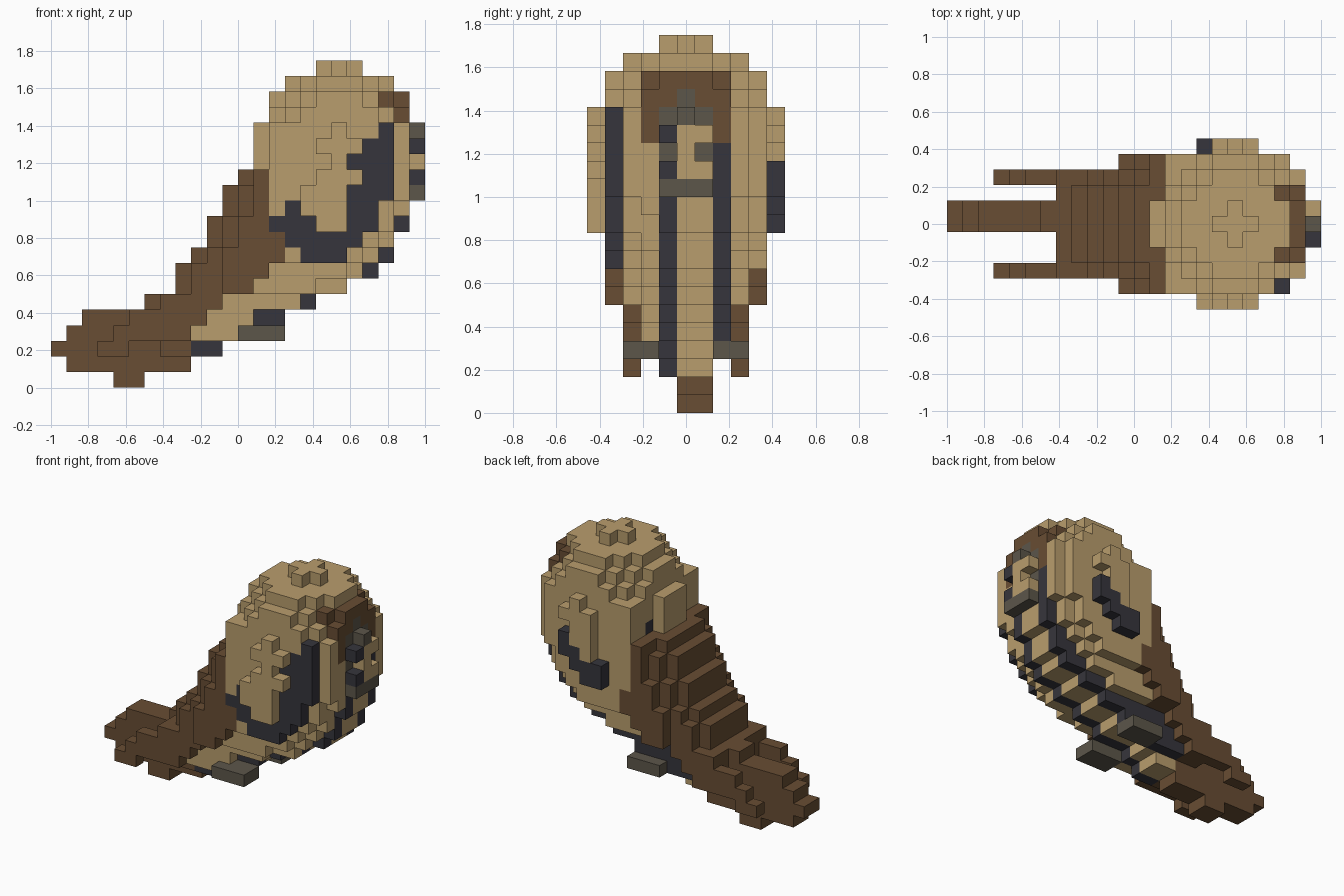
import bpy
import bmesh
from mathutils import Vector

cube = bpy.data.objects.get("Cube")
if cube:
    bpy.data.objects.remove(cube, do_unlink=True)

UNIT = 1 / 12          # edge length of one block
MID = 5                # middle row across the body


def material(name, rgb):
    lin = [((c / 255 + 0.055) / 1.055) ** 2.4 for c in rgb] + [1.0]
    mat = bpy.data.materials.new(name)
    mat.use_nodes = True
    mat.diffuse_color = lin
    node = next(n for n in mat.node_tree.nodes if n.type == 'BSDF_PRINCIPLED')
    node.inputs["Base Color"].default_value = lin
    return mat


MATS = {
    "tan": material("tan", (185, 157, 109)),
    "brown": material("brown", (104, 77, 51)),
    "dark": material("charcoal", (54, 53, 60)),
    "grey": material("olive grey", (92, 86, 74)),
}

blocks = {}            # (i, j, k) -> (part name, colour)


def fill(part, colour, first, last, rows, k):
    for i in range(first, last + 1):
        for j in rows:
            blocks[i, j, k] = (part, colour)


# Side profile: first and last block along x in each layer, last brown block
BACK = [4, 1, 0, 1, 2, 6, 8, 8, 9, 10, 10, 11, 11, 12, 13, 13, 13]
FRONT = [5, 8, 10, 11, 14, 16, 18, 20, 21, 21] + [22] * 7
BROWN = [8, 8, 8, 8, 9, 10, 12, 13, 14, 14, 13, 13, 13, 13]
# First dark block of the wing patch, from layer 8 up
PATCH = [16, 15, 14, 15, 19, 20, 19, 20, 21]


def start(j, k):
    """First block of a row, stepping in to round the back."""
    d, s = abs(j - MID), BACK[k]
    if j in (5, 6):
        return s
    if d == 3:
        return s + (3 if k < 5 else 1)
    if d == 4:
        return max(11, s + (2 if k < 13 else 1))
    return max(7, s) + (d == 2 and k > 13)


def end(j, k):
    """Last block of a row, stepping in to round the belly."""
    d, e = abs(j - MID), FRONT[k]
    if d < 2 or (j == 7 and k < 11):         # the stripes stand proud
        return e
    if d == 2:
        return e - (2 if k == 4 else k in (5, 7, 8, 10))
    if d == 3:
        if k < 6:
            return 4 if k == 2 else BROWN[k]
        return e - (2 if k < 9 else k < 12)
    if k < 8:
        return BROWN[k]
    return e - (3 if k == 8 else 2 if k < 12 else 1)


def lowest(j):
    """Lowest layer of a row."""
    return 0 if j in (5, 6) else {1: 2, 2: 3, 3: 2, 4: 6}[abs(j - MID)]


def classify(i, j, k):
    """Part and colour of a body block."""
    if k < len(BROWN) and i <= BROWN[k]:
        if abs(j - MID) >= 3:
            return "folded_wings", "brown"
        return ("tail", "brown") if i < 7 else ("back", "brown")
    if j == 1 and 8 <= k <= 16 and PATCH[k - 8] <= i <= k + 10:
        return "wing_patch", "dark"
    if (j == 4 and k <= 13) or (j == 7 and k <= 14):
        return "belly_stripes", "dark"
    if 15 <= k <= 18 and 3 <= j <= 7 and i >= (21 if j in (3, 7) else 22):
        return "face_mask", "brown"
    return "body", "tan"


# Body, back, wings and tail
for j in range(1, 10):
    for k in range(lowest(j), len(BACK)):
        for i in range(start(j, k), end(j, k) + 1):
            blocks[i, j, k] = classify(i, j, k)

# Rounded crown as stacked discs
for k, radius in enumerate((4.6, 4.2, 3.4, 1.1), 17):
    for i in range(13, 24):
        for j in range(11):
            if (i - 18) ** 2 + (j - MID) ** 2 <= radius ** 2:
                blocks[i, j, k] = classify(i, j, k)

# Raised wing ruffles, from the bottom layer up
for k, first in enumerate((17, 16, 16, 17, 18, 17, 18), 10):
    last = 36 - first if k > 12 else 18
    fill("right_ruffle", "tan", first, last, [0], k)
for k, first in enumerate((17, 17, 17, 17, 18), 12):
    fill("left_ruffle", "tan", first, 19 if k == 15 else min(18, k + 5), [10], k)
for k, first in enumerate((16, 16, 18, 19), 10):
    fill("left_ruffle_patch", "dark", first, min(19, k + 7), [10], k)

# Face: brow, eyes, muzzle, cheeks and chin
fill("brow", "grey", 22, 22, [5], 17)
fill("brow", "grey", 22, 22, [4, 6], 16)
fill("brow", "grey", 23, 23, [5], 16)
fill("eyes", "grey", 22, 22, [4, 6], 14)
fill("muzzle", "tan", 23, 23, [5], 14)
for k in (13, 15):
    fill("muzzle", "tan", 23, 23, [5, 6], k)
    fill("cheek_marks", "dark", 23, 23, [4], k)
fill("chin", "grey", 23, 23, [4, 5, 6], 12)

# Feet
fill("right_foot", "grey", 12, 14, [2, 3], 3)
fill("left_foot", "grey", 12, 14, [7, 8], 3)

AXES = [Vector(row) for row in ((1, 0, 0), (0, 1, 0), (0, 0, 1))]


def build_part(part, colour):
    """Mesh of the outer block faces of one part."""
    bm = bmesh.new()
    for cell, (name, _) in blocks.items():
        if name != part:
            continue
        centre = Vector(cell) + Vector((0.5, 0.5, 0.5))
        for n in AXES + [-a for a in AXES]:
            if tuple(int(c + s) for c, s in zip(cell, n)) in blocks:
                continue
            u = Vector((n.y, n.z, n.x))
            w = n.cross(u)
            quad = [centre + (n + u + w) / 2, centre + (n - u + w) / 2,
                    centre + (n - u - w) / 2, centre + (n + u - w) / 2]
            bm.faces.new([bm.verts.new(((p.x - 12) * UNIT, (p.y - 5.5) * UNIT,
                                        p.z * UNIT)) for p in quad])
    bmesh.ops.remove_doubles(bm, verts=bm.verts, dist=1e-4)
    mesh = bpy.data.meshes.new(part)
    bm.to_mesh(mesh)
    bm.free()
    mesh.materials.append(MATS[colour])
    obj = bpy.data.objects.new(part, mesh)
    bpy.context.collection.objects.link(obj)


for part, colour in sorted(set(blocks.values())):
    build_part(part, colour)
